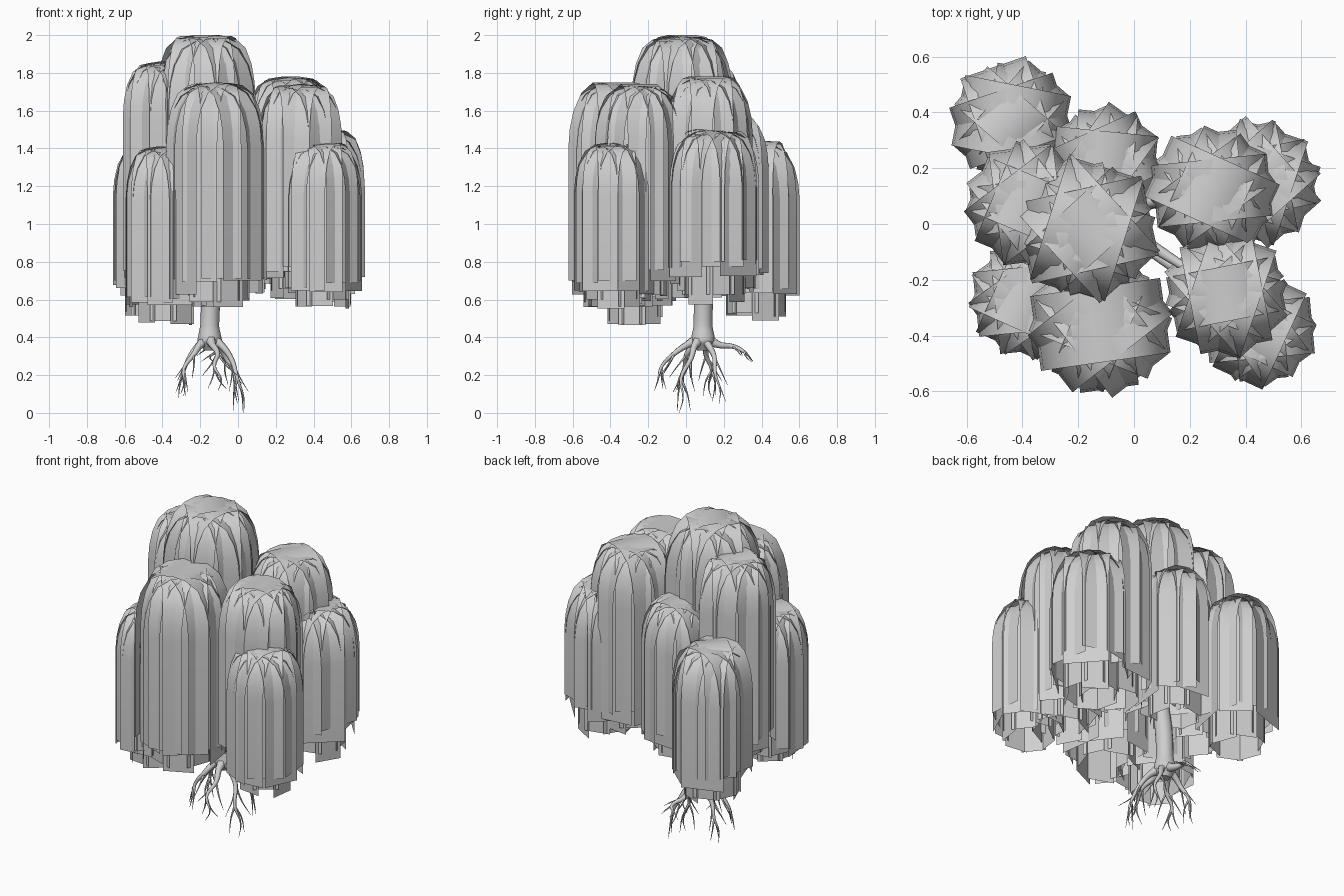
import bpy, bmesh, math, random
from mathutils import Vector, Matrix

random.seed(4)
cube = bpy.data.objects.get("Cube")
if cube:
    bpy.data.objects.remove(cube, do_unlink=True)

grey = bpy.data.materials.new("pale grey")
grey.use_nodes = True
grey.diffuse_color = (0.62, 0.62, 0.62, 1)
grey.node_tree.nodes["Principled BSDF"].inputs["Base Color"].default_value = (0.62, 0.62, 0.62, 1)

# Half profile of a drooping card: share of radius, share of dome height
DOME = [(0, 0), (0.35, 0.04), (0.66, 0.19), (0.86, 0.48), (0.96, 0.8), (1, 1.15)]


def add_card(bm, centre, angle, radius, width, top, hems):
    """One strip of foliage arching over the crown and hanging on both sides."""
    dome = radius * 1.25
    right = [(f * radius, top - d * dome) for f, d in DOME]
    path = [(-radius, hems[0])] + [(-r, z) for r, z in right[:0:-1]]
    path += right + [(radius, hems[1])]
    turn = Matrix.Rotation(angle, 3, 'Z')
    rows = []
    for r, z in path:
        rows.append([bm.verts.new(turn @ Vector((r, s * width / 2, 0))
                                  + Vector((centre[0], centre[1], z)))
                     for s in (-1, 1)])
    for a, b in zip(rows, rows[1:]):
        bm.faces.new((a[0], b[0], b[1], a[1]))


def foliage(name, x, y, radius, top, hem, low):
    """A clump: crossing outer cards plus a narrower skirt hanging lower."""
    bm = bmesh.new()
    start = random.uniform(0, math.pi)
    count = 6
    for i in range(count):
        angle = start + math.pi * i / count
        ends = [hem + random.uniform(0, 0.1) for _ in range(2)]
        add_card(bm, (x, y), angle, radius * random.uniform(0.93, 1.0),
                 radius * random.uniform(0.85, 1.3), top - 0.004 * i, ends)
    for i in range(4):
        angle = start + 0.3 + math.pi * i / 4
        ends = [low + random.uniform(0, 0.06) for _ in range(2)]
        add_card(bm, (x, y), angle, radius * 0.68, radius * 0.75, top - 0.07, ends)
    mesh = bpy.data.meshes.new(name)
    bm.to_mesh(mesh)
    bm.free()
    mesh.materials.append(grey)
    ob = bpy.data.objects.new(name, mesh)
    bpy.context.collection.objects.link(ob)
    return ob


def limb(name, strands, sides=2):
    """Tapered round tubes; each strand is a list of (x, y, z, radius)."""
    curve = bpy.data.curves.new(name, 'CURVE')
    curve.dimensions = '3D'
    curve.bevel_depth = 1
    curve.bevel_resolution = sides
    curve.resolution_u = 4
    curve.use_fill_caps = True
    for points in strands:
        spline = curve.splines.new('BEZIER')
        spline.bezier_points.add(len(points) - 1)
        for bp, (px, py, pz, r) in zip(spline.bezier_points, points):
            bp.co = (px, py, pz)
            bp.radius = r
            bp.handle_left_type = bp.handle_right_type = 'AUTO'
    curve.materials.append(grey)
    ob = bpy.data.objects.new(name, curve)
    bpy.context.collection.objects.link(ob)
    return ob


# Foliage clumps: x, y, radius, top, outer hem, inner hem
CLUMPS = {
    "crown_foliage": (-0.17, -0.02, 0.235, 2.0, 0.85, 0.75),
    "left_back_foliage": (0.28, 0.12, 0.215, 1.78, 0.72, 0.64),
    "left_front_foliage": (0.33, -0.25, 0.205, 1.74, 0.68, 0.6),
    "left_front_low_foliage": (0.45, -0.38, 0.19, 1.43, 0.62, 0.55),
    "left_back_low_foliage": (0.44, 0.15, 0.205, 1.5, 0.71, 0.57),
    "front_foliage": (-0.12, -0.36, 0.235, 1.75, 0.62, 0.56),
    "right_front_low_foliage": (-0.38, -0.27, 0.19, 1.41, 0.56, 0.46),
    "right_foliage": (-0.38, 0.07, 0.205, 1.86, 0.7, 0.6),
    "right_back_low_foliage": (-0.44, 0.37, 0.205, 1.44, 0.62, 0.48),
    "back_foliage": (-0.11, 0.22, 0.19, 1.57, 0.7, 0.62),
}
clumps = [foliage(name, *spec) for name, spec in CLUMPS.items()]
bpy.ops.object.select_all(action='DESELECT')
for ob in clumps:
    ob.select_set(True)
bpy.context.view_layer.objects.active = clumps[0]
bpy.ops.object.shade_smooth_by_angle(angle=math.radians(40))

# Trunk, flared above the roots
TX, TY = -0.15, 0.09
limb("trunk", [[(TX, TY, 0.33, 0.03), (TX, TY, 0.38, 0.066), (TX, TY, 0.46, 0.05),
                (TX + 0.01, TY, 0.65, 0.05), (TX + 0.03, TY - 0.04, 0.95, 0.045),
                (TX + 0.06, TY - 0.08, 1.2, 0.035)]], 4)

# Branches rise from the trunk into every clump
branches = []
for x, y, radius, top, hem, low in CLUMPS.values():
    sx, sy, sz = TX + 0.03, TY - 0.05, min(1.1, top - 0.5)
    branches.append([(sx, sy, sz, 0.03),
                     (sx + (x - sx) * 0.45, sy + (y - sy) * 0.45, sz + (top - sz) * 0.6, 0.02),
                     (x, y, top - 0.06, 0.008)])
limb("branches", branches)

# Roots: angle in degrees, reach, height of the tip
roots = []
for degrees, reach, tip in [(-35, 0.22, 0.0), (-80, 0.26, 0.12), (-140, 0.2, 0.1),
                            (165, 0.17, 0.08), (85, 0.26, 0.27), (30, 0.17, 0.05)]:
    a = math.radians(degrees)

    def at(share, z, r, swing=0.0):
        return (TX + math.cos(a + swing) * reach * share,
                TY + math.sin(a + swing) * reach * share, z, r)

    drop = 0.38 - tip
    elbow = at(0.6, tip + drop * 0.75, 0.014, 0.1)
    knee = at(0.85, tip + drop * 0.48, 0.009, -0.06)
    roots.append([at(0.1, 0.39, 0.035), at(0.33, 0.36, 0.02), elbow, knee,
                  at(0.95, tip + drop * 0.2, 0.004, 0.08), at(1, tip, 0.001)])
    # Fine rootlets
    for start, swing in ((elbow, -0.35), (elbow, 0.4), (knee, 0.25), (knee, -0.22)):
        end = at(random.uniform(0.8, 1.05), start[2] - drop * 0.45, 0.001, swing)
        mid = [(p + q) / 2 + random.uniform(-0.01, 0.01) for p, q in zip(start[:3], end[:3])]
        roots.append([(*start[:3], 0.007), (*mid, 0.004), end])
limb("roots", roots, 1)
